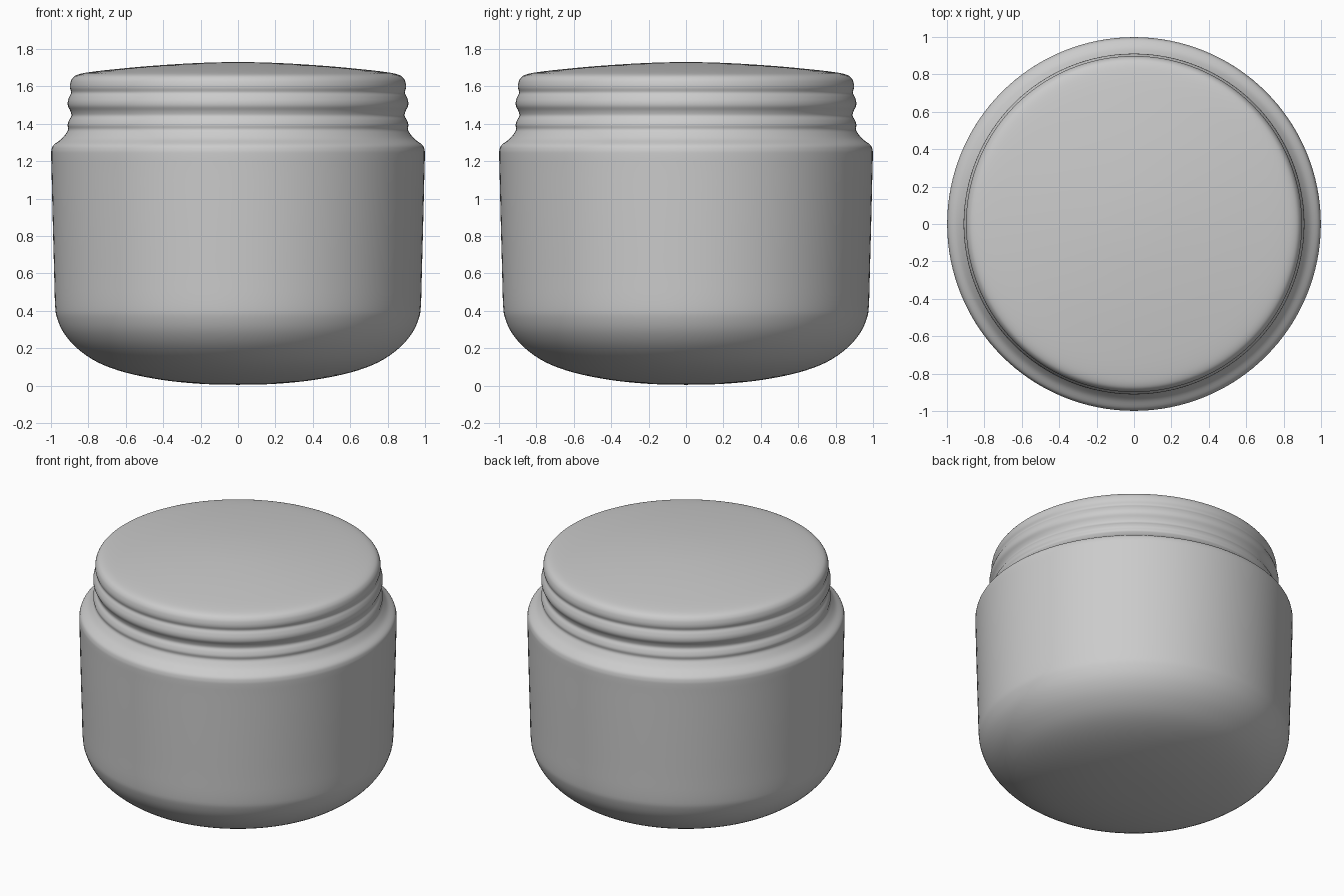
import bpy, bmesh
from math import sin, cos, tau

if "Cube" in bpy.data.objects:
    bpy.data.objects.remove(bpy.data.objects["Cube"])

SEGMENTS = 128


def smooth_profile(pts, steps=4):
    """Catmull-Rom curve through (radius, height) points."""
    ext = [(-pts[1][0], pts[1][1])] + pts + [(-pts[-2][0], pts[-2][1])]
    out = []
    for a, b, c, d in zip(ext, ext[1:], ext[2:], ext[3:]):
        for i in range(steps):
            t = i / steps
            out.append([0.5 * (2*q + (r - p)*t + (2*p - 5*q + 4*r - s)*t*t
                               + (3*q - p - 3*r + s)*t**3)
                        for p, q, r, s in zip(a, b, c, d)])
    return out + [list(pts[-1])]


def lathe(name, profile):
    """Spin a profile whose two ends lie on the axis."""
    bm = bmesh.new()
    bottom = bm.verts.new((0, 0, profile[0][1]))
    top = bm.verts.new((0, 0, profile[-1][1]))
    rings = [[bm.verts.new((r*cos(tau*k/SEGMENTS), r*sin(tau*k/SEGMENTS), z))
              for k in range(SEGMENTS)] for r, z in profile[1:-1]]
    for k in range(SEGMENTS):
        n = (k + 1) % SEGMENTS
        bm.faces.new((bottom, rings[0][n], rings[0][k]))
        bm.faces.new((top, rings[-1][k], rings[-1][n]))
        for lo, hi in zip(rings, rings[1:]):
            bm.faces.new((lo[k], lo[n], hi[n], hi[k]))
    for f in bm.faces:
        f.smooth = True
    mesh = bpy.data.meshes.new(name)
    bm.to_mesh(mesh)
    bm.free()
    obj = bpy.data.objects.new(name, mesh)
    bpy.context.collection.objects.link(obj)
    return obj


# Rounded base, slightly flared wall, shoulder, ribbed neck and domed top
jar = [
    (0, 0.005), (0.2, 0.01), (0.4, 0.03), (0.6, 0.07), (0.75, 0.125),
    (0.86, 0.2), (0.93, 0.28), (0.967, 0.36), (0.978, 0.43), (0.983, 0.6),
    (0.991, 0.9), (0.997, 1.15), (0.999, 1.23), (0.997, 1.262),
    (0.985, 1.288), (0.945, 1.318), (0.92, 1.348), (0.908, 1.37),
    (0.911, 1.395), (0.903, 1.42), (0.891, 1.443), (0.896, 1.468),
    (0.909, 1.495), (0.91, 1.52), (0.902, 1.545), (0.892, 1.567),
    (0.898, 1.592), (0.897, 1.615), (0.888, 1.64), (0.865, 1.66),
    (0.81, 1.674), (0.68, 1.69), (0.45, 1.711), (0.2, 1.726), (0, 1.73),
]
lathe("jar", smooth_profile(jar))
